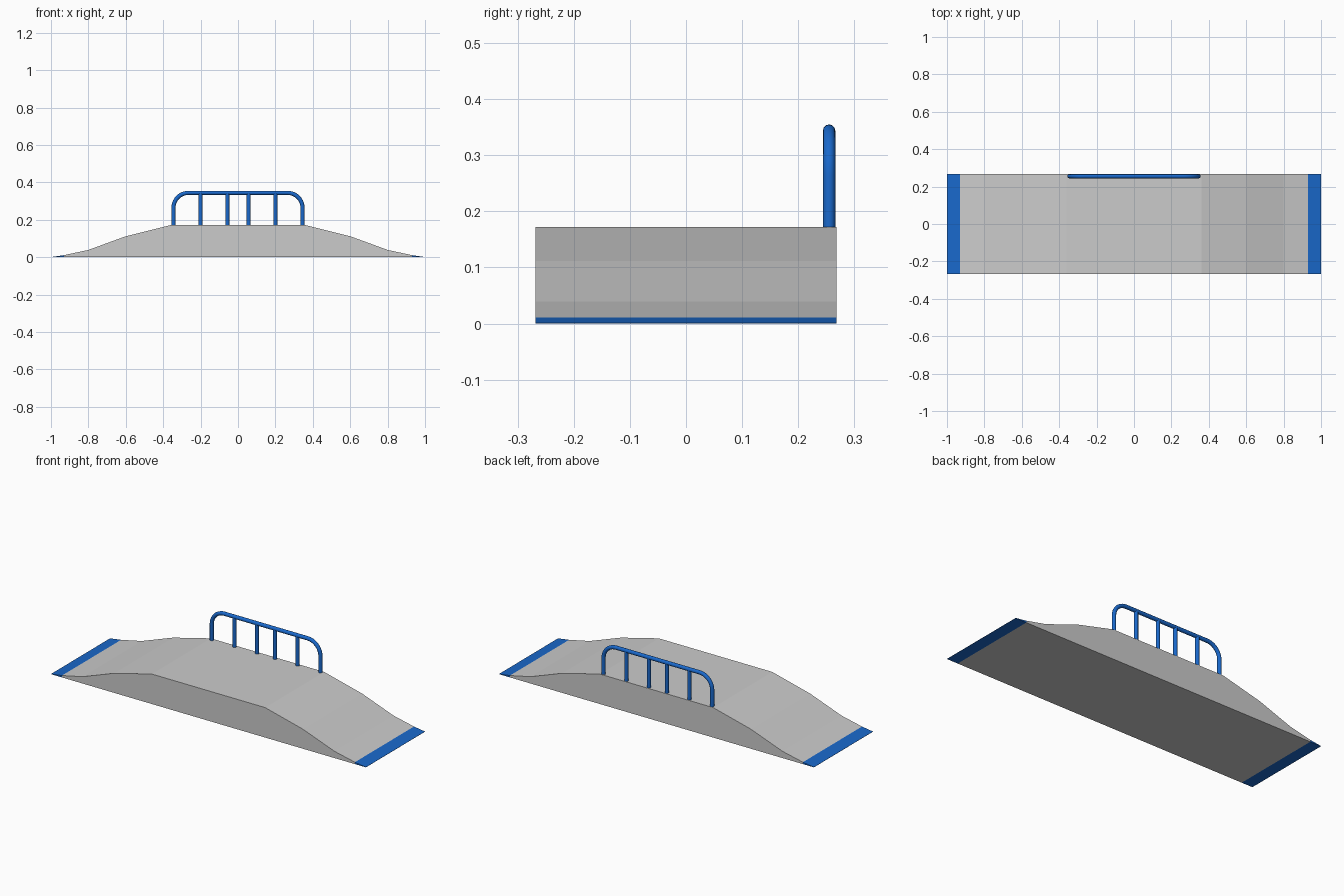
import bpy
import bmesh
import math

if "Cube" in bpy.data.objects:
    bpy.data.objects.remove(bpy.data.objects["Cube"])

HALF_WIDTH = 0.268
RAIL_Y = 0.255
RAIL_R = 0.011
DECK_Z = 0.172

blue = bpy.data.materials.new("blue")
blue.diffuse_color = (0.01, 0.14, 0.6, 1)
blue.use_nodes = True
blue.node_tree.nodes["Principled BSDF"].inputs["Base Color"].default_value = blue.diffuse_color


def extrude_profile(name, points, mat=None):
    """Extrude an x-z outline across the full ramp width."""
    bm = bmesh.new()
    face = bm.faces.new([bm.verts.new((x, -HALF_WIDTH, z)) for x, z in points])
    ext = bmesh.ops.extrude_face_region(bm, geom=[face])
    verts = [v for v in ext["geom"] if isinstance(v, bmesh.types.BMVert)]
    bmesh.ops.translate(bm, verts=verts, vec=(0, 2 * HALF_WIDTH, 0))
    bmesh.ops.recalc_face_normals(bm, faces=bm.faces)
    mesh = bpy.data.meshes.new(name)
    bm.to_mesh(mesh)
    bm.free()
    obj = bpy.data.objects.new(name, mesh)
    bpy.context.collection.objects.link(obj)
    if mat:
        mesh.materials.append(mat)
    return obj


def tube(name, points):
    """Round tube following a path in the rail plane."""
    curve = bpy.data.curves.new(name, "CURVE")
    curve.dimensions = "3D"
    curve.bevel_depth = RAIL_R
    curve.bevel_resolution = 4
    curve.use_fill_caps = True
    spline = curve.splines.new("POLY")
    spline.points.add(len(points) - 1)
    for p, (x, z) in zip(spline.points, points):
        p.co = (x, RAIL_Y, z, 1)
    curve.materials.append(blue)
    obj = bpy.data.objects.new(name, curve)
    bpy.context.collection.objects.link(obj)
    bpy.ops.object.select_all(action="DESELECT")
    obj.select_set(True)
    bpy.context.view_layer.objects.active = obj
    bpy.ops.object.convert(target="MESH")
    bpy.ops.object.shade_smooth_by_angle(angle=math.radians(40))


# Ramp body: flat deck with slopes easing out on both ends
slope = [(0.36, DECK_Z), (0.6, 0.112), (0.8, 0.039), (0.93, 0.011)]
right = slope + [(0.93, 0)]
extrude_profile("ramp_body", right + [(-x, z) for x, z in reversed(right)])

# Blue entry edges
for side, s in (("left", -1), ("right", 1)):
    extrude_profile(f"{side}_entry_edge",
                    [(s * 0.93, 0), (s * 0.93, 0.011), (s, 0.001), (s, 0)], blue)

# Hoop-shaped handrail with rounded corners
RX, RZ, BEND = 0.345, 0.344, 0.08
corner = []
for i in range(11):
    a = math.radians(9 * i)
    corner.append((RX - BEND + BEND * math.cos(a), RZ - BEND + BEND * math.sin(a)))
half = [(RX, DECK_Z - 0.002)] + corner
tube("handrail", half + [(-x, z) for x, z in reversed(half)])

# Upright bars inside the hoop
for i, x in enumerate((-0.2, -0.057, 0.057, 0.2)):
    tube(f"rail_bar_{i + 1}", [(x, DECK_Z - 0.002), (x, RZ)])
